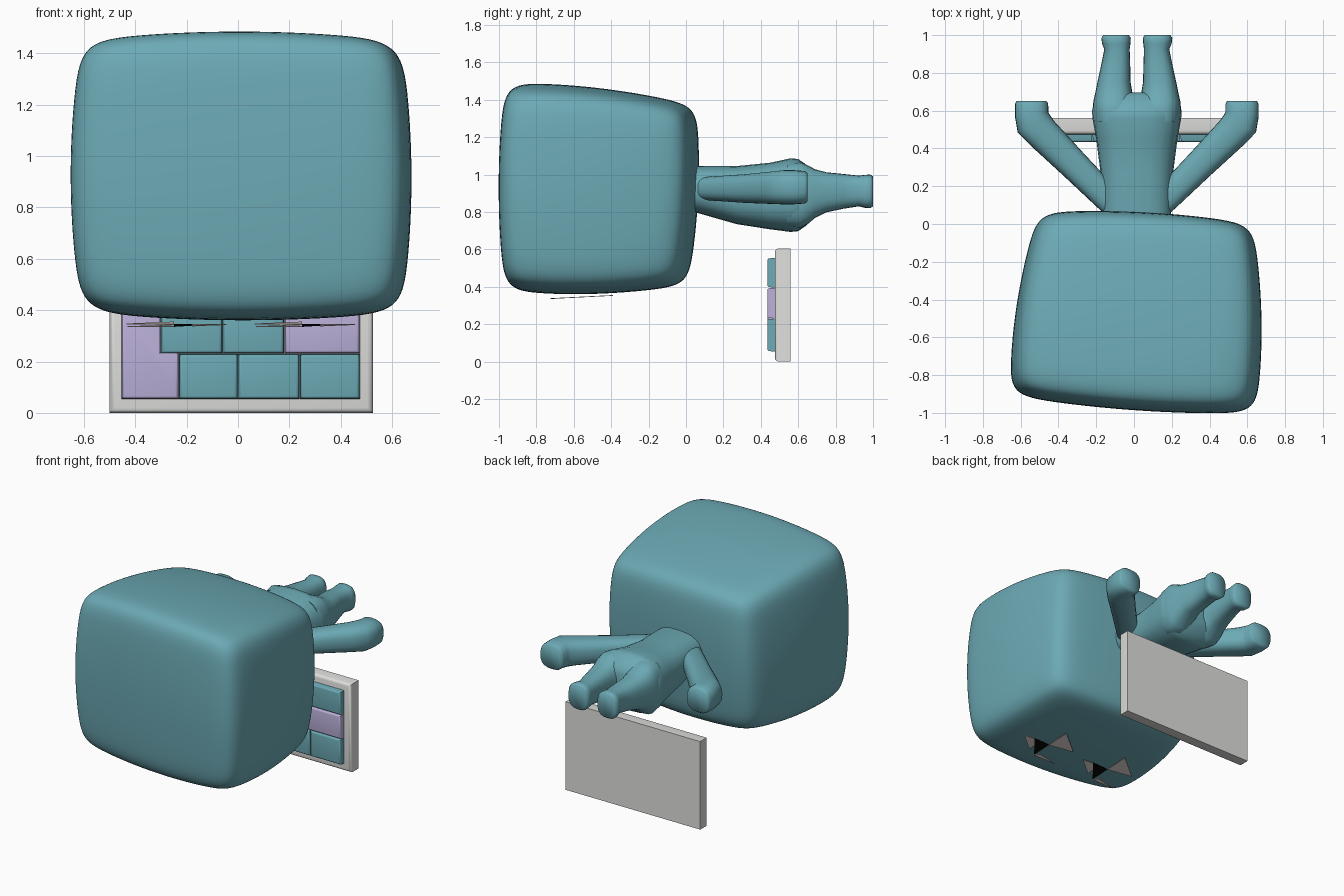
import bpy, bmesh, math
from mathutils import Vector

if "Cube" in bpy.data.objects:
    bpy.data.objects.remove(bpy.data.objects["Cube"], do_unlink=True)


def material(name, rgb):
    m = bpy.data.materials.new(name)
    m.use_nodes = True
    col = (*rgb, 1)
    m.diffuse_color = col
    m.node_tree.nodes["Principled BSDF"].inputs["Base Color"].default_value = col
    return m


TEAL = material("teal", (0.15, 0.40, 0.46))
PURPLE = material("purple", (0.49, 0.43, 0.69))
GREY = material("light_grey", (0.74, 0.74, 0.73))
WHITE = material("eye_white", (0.85, 0.76, 0.73))
BLACK = material("black", (0.002, 0.002, 0.002))


def finish(bm, name, mat, angle=50):
    bmesh.ops.recalc_face_normals(bm, faces=bm.faces)
    mesh = bpy.data.meshes.new(name)
    bm.to_mesh(mesh)
    bm.free()
    mesh.materials.append(mat)
    ob = bpy.data.objects.new(name, mesh)
    bpy.context.collection.objects.link(ob)
    if angle:
        bpy.ops.object.select_all(action="DESELECT")
        ob.select_set(True)
        bpy.context.view_layer.objects.active = ob
        bpy.ops.object.shade_smooth_by_angle(angle=math.radians(angle))


def loft(name, stations, power=2.6, sides=24):
    """Rounded tube; each station is x, y, z, half width, half height, yaw."""
    bm = bmesh.new()
    rings = []
    for x, y, z, rw, rh, yaw in stations:
        a = math.radians(yaw)
        side = Vector((math.cos(a), -math.sin(a), 0))
        ring = []
        for i in range(sides):
            t = math.tau * i / sides
            c, s = math.cos(t), math.sin(t)
            u = math.copysign(abs(c) ** (2 / power), c) * rw
            w = math.copysign(abs(s) ** (2 / power), s) * rh
            ring.append(bm.verts.new(Vector((x, y, z)) + side * u + Vector((0, 0, w))))
        rings.append(ring)
    for lo, hi in zip(rings, rings[1:]):
        for i in range(sides):
            j = (i + 1) % sides
            bm.faces.new((lo[i], lo[j], hi[j], hi[i]))
    bm.faces.new(rings[0])
    bm.faces.new(rings[-1])
    finish(bm, name, TEAL, 65)


# Head: rounded block with bulging sides, warped between eight corners
def head_corner(i, j, k):
    x, y = {(0, 0): (-0.70, -0.935), (1, 0): (0.685, -1.035),
            (0, 1): (-0.54, 0.115), (1, 1): (0.665, 0.05)}[i, j]
    z = ((0.345, 1.525), (0.38, 1.395))[j][k]
    if j and not k:
        y -= 0.05
    return Vector((x, y, z))


POWER, BULGE = 11, 0.06
bm = bmesh.new()
bmesh.ops.create_cube(bm, size=2)
bmesh.ops.subdivide_edges(bm, edges=bm.edges[:], cuts=31, use_grid_fill=True)
for v in bm.verts:
    p = [math.sin(c * math.pi / 2) for c in v.co]
    n = sum(abs(c) ** POWER for c in p) ** (1 / POWER)
    q = [c / n for c in p]
    total = sum(c * c for c in q)
    t = [(c * (1 - BULGE * (total - c * c)) + 1) / 2 for c in q]
    v.co = sum((head_corner(i, j, k)
                * (t[0] if i else 1 - t[0])
                * (t[1] if j else 1 - t[1])
                * (t[2] if k else 1 - t[2])
                for i in (0, 1) for j in (0, 1) for k in (0, 1)), Vector())
finish(bm, "head", TEAL, 80)


# Eyes: thin triangular plates under the head
def plate(name, mat, points):
    bm = bmesh.new()
    verts = [bm.verts.new((x, y, 0.346 + (y + 0.58) * 0.05)) for x, y in points]
    face = bm.faces.new(verts)
    out = bmesh.ops.extrude_face_region(bm, geom=[face])["geom"]
    for v in out:
        if isinstance(v, bmesh.types.BMVert):
            v.co.z -= 0.004
    finish(bm, name, mat, 0)


for label, cx in (("left", 0.25), ("right", -0.25)):
    plate(label + "_pupil", BLACK, [(cx + 0.125, -0.565), (cx, -0.57), (cx, -0.72)])
    plate(label + "_eye_inner", WHITE, [(cx, -0.57), (cx, -0.39), (cx - 0.185, -0.54)])
    plate(label + "_eye_outer", WHITE, [(cx + 0.205, -0.575), (cx + 0.125, -0.565),
                                        (cx + 0.07, -0.63), (cx + 0.07, -0.685)])
    plate(label + "_eye_front", WHITE, [(cx - 0.03, -0.69), (cx, -0.725), (cx - 0.18, -0.725)])

# Torso lying along y
MID = 0.015
loft("torso", [
    (MID, -0.1, 0.925, 0.17, 0.10, 0),
    (MID, 0.06, 0.92, 0.182, 0.125, 0),
    (MID, 0.27, 0.89, 0.192, 0.155, 0),
    (MID, 0.45, 0.885, 0.215, 0.178, 0),
    (MID, 0.56, 0.89, 0.235, 0.197, 0),
    (MID, 0.60, 0.89, 0.237, 0.193, 0),
    (MID, 0.64, 0.89, 0.222, 0.165, 0),
    (MID, 0.68, 0.895, 0.17, 0.125, 0),
    (MID, 0.695, 0.895, 0.12, 0.09, 0)])

# Legs and arms on both sides
for label, s in (("left", 1), ("right", -1)):
    loft(label + "_leg", [
        (MID + s * 0.115, 0.54, 0.89, 0.11, 0.17, 0),
        (MID + s * 0.119, 0.61, 0.89, 0.115, 0.178, 0),
        (MID + s * 0.122, 0.65, 0.892, 0.108, 0.158, 0),
        (MID + s * 0.122, 0.69, 0.898, 0.099, 0.13, 0),
        (MID + s * 0.121, 0.75, 0.905, 0.088, 0.107, 0),
        (MID + s * 0.112, 0.84, 0.91, 0.077, 0.093, 0),
        (MID + s * 0.105, 0.925, 0.912, 0.067, 0.082, 0),
        (MID + s * 0.109, 0.955, 0.91, 0.075, 0.088, 0),
        (MID + s * 0.11, 0.985, 0.91, 0.078, 0.09, 0),
        (MID + s * 0.11, 1.0, 0.91, 0.068, 0.08, 0)])
    loft(label + "_arm", [
        (MID + s * 0.07, 0.05, 0.925, 0.065, 0.057, s * 46),
        (MID + s * 0.165, 0.145, 0.925, 0.072, 0.065, s * 46),
        (MID + s * 0.34, 0.32, 0.925, 0.08, 0.077, s * 46),
        (MID + s * 0.50, 0.48, 0.93, 0.09, 0.088, s * 46),
        (MID + s * 0.545, 0.53, 0.932, 0.097, 0.092, s * 28),
        (MID + s * 0.557, 0.58, 0.932, 0.089, 0.091, s * 8),
        (MID + s * 0.557, 0.635, 0.932, 0.088, 0.087, 0),
        (MID + s * 0.557, 0.65, 0.932, 0.08, 0.076, 0)])


# Board and keys: slabs with a rounded front rim, narrowing towards the front
def prism(name, mat, outline, back, front, centre, shrink, rim_width):
    bm = bmesh.new()
    face = bm.faces.new([bm.verts.new((x, back, z)) for x, z in outline])
    out = bmesh.ops.extrude_face_region(bm, geom=[face])["geom"]
    for v in [g for g in out if isinstance(g, bmesh.types.BMVert)]:
        v.co.y = front
        v.co.x += shrink * (1 if v.co.x < centre[0] else -1)
        v.co.z += shrink * (1 if v.co.z < centre[1] else -1)
    bmesh.ops.recalc_face_normals(bm, faces=bm.faces)
    rim = [e for e in bm.edges if all(abs(v.co.y - front) < 1e-5 for v in e.verts)]
    bmesh.ops.bevel(bm, geom=rim, offset=rim_width, segments=3, profile=0.5, affect="EDGES")
    finish(bm, name, mat)


def box(x0, x1, z0, z1):
    return [(x0, z0), (x1, z0), (x1, z1), (x0, z1)]


prism("board", GREY, box(-0.5, 0.525, 0, 0.605), 0.56, 0.475, (0.01, 0.3), 0, 0.02)

# Keys: three rows of teal keys with purple end keys
ROWS = [
    (0.053, 0.23, [-0.23, 0.0, 0.24, 0.475], []),
    (0.23, 0.395, [-0.30, -0.06, 0.18, 0.475], [2]),
    (0.395, 0.555, [-0.455, -0.22, 0.01, 0.245, 0.475], [])]
for r, (z0, z1, edges, purple) in enumerate(ROWS):
    for k, (x0, x1) in enumerate(zip(edges, edges[1:])):
        mat = PURPLE if k in purple else TEAL
        prism(f"key_{r}_{k}", mat, box(x0, x1, z0, z1), 0.48, 0.435,
              ((x0 + x1) / 2, (z0 + z1) / 2), 0.004, 0.01)
corner_key = [(-0.455, 0.053), (-0.23, 0.053), (-0.23, 0.23),
              (-0.30, 0.23), (-0.30, 0.395), (-0.455, 0.395)]
prism("corner_key", PURPLE, corner_key, 0.48, 0.435, (-0.35, 0.24), 0.004, 0.01)
